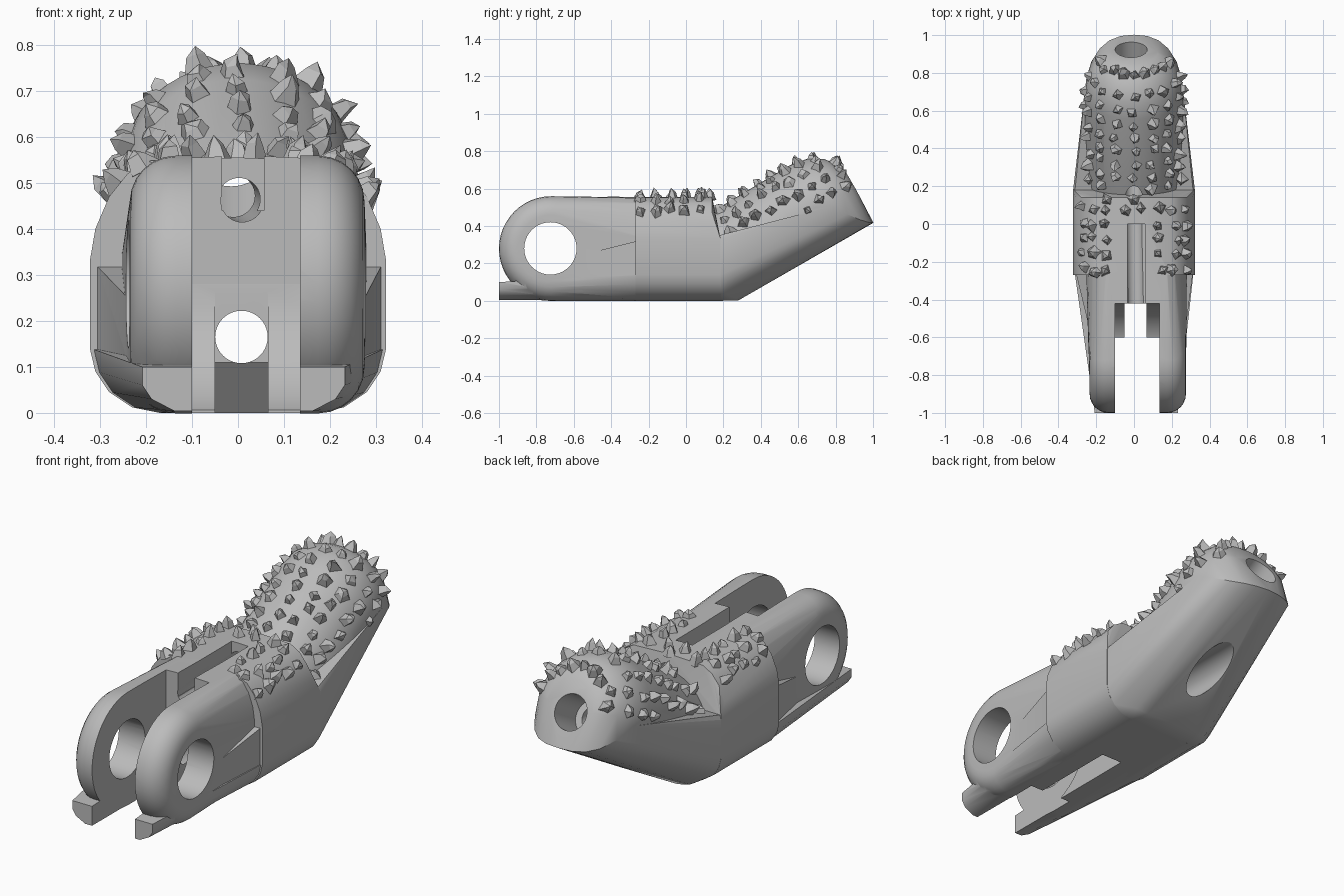
import bpy, bmesh, math, random
from mathutils import Vector
from mathutils.bvhtree import BVHTree

random.seed(4)
if "Cube" in bpy.data.objects:
    bpy.data.objects.remove(bpy.data.objects["Cube"])

grey = bpy.data.materials.new("light_grey")
grey.use_nodes = True
grey.diffuse_color = (0.5, 0.5, 0.5, 1)
grey.node_tree.nodes["Principled BSDF"].inputs["Base Color"].default_value = (0.5, 0.5, 0.5, 1)

C, S = math.cos(math.radians(30)), math.sin(math.radians(30))


def tilt(x, u, w):
    """Fingertip frame: u along the raised tip, w away from its underside."""
    return Vector((x, 0.28 + u * C - w * S, u * S + w * C))


def finish(name, bm):
    bmesh.ops.recalc_face_normals(bm, faces=bm.faces)
    mesh = bpy.data.meshes.new(name)
    bm.to_mesh(mesh)
    bm.free()
    mesh.materials.append(grey)
    ob = bpy.data.objects.new(name, mesh)
    bpy.context.collection.objects.link(ob)
    return ob


def hull(name, points):
    bm = bmesh.new()
    for p in points:
        bm.verts.new(p)
    bmesh.ops.remove_doubles(bm, verts=bm.verts, dist=0.0005)
    res = bmesh.ops.convex_hull(bm, input=bm.verts)
    junk = {v for v in res["geom_interior"] + res["geom_unused"] if isinstance(v, bmesh.types.BMVert)}
    bmesh.ops.delete(bm, geom=list(junk), context="VERTS")
    bmesh.ops.dissolve_limit(bm, angle_limit=0.005, verts=bm.verts, edges=bm.edges)
    return finish(name, bm)


def box(name, x0, x1, y0, y1, z0, z1):
    return hull(name, [(x, y, z) for x in (x0, x1) for y in (y0, y1) for z in (z0, z1)])


def rod(name, a, b, r):
    a, b = Vector(a), Vector(b)
    q = (b - a).to_track_quat("Z", "Y")
    ring = [q @ Vector((r * math.cos(t), r * math.sin(t), 0))
            for t in (math.tau * i / 40 for i in range(40))]
    return hull(name, [p + v for p in (a, b) for v in ring])


def boolean(target, tool, op):
    mod = target.modifiers.new(op, "BOOLEAN")
    mod.operation, mod.solver, mod.object = op, "EXACT", tool
    bpy.context.view_layer.objects.active = target
    bpy.ops.object.modifier_apply(modifier=mod.name)
    bpy.data.objects.remove(tool)


def mirror(points, shift=0.0):
    return [Vector((s * p[0] + shift, p[1], p[2])) for s in (-1, 1) for p in points]


# Half cross-section of the knuckle (x, z), rounded at the lower corner
SECTION = [(0, 0), (0.17, 0), (0.23, 0.012), (0.28, 0.045), (0.31, 0.09), (0.322, 0.14),
           (0.322, 0.33), (0.31, 0.4), (0.28, 0.47), (0.24, 0.52), (0.19, 0.548), (0, 0.555)]


def section(y, sx=1.0, top=1.0, shift=0.0):
    return mirror([(x * sx, y, z) for x, z in SECTION if z <= top], shift)


# Knuckle, its rear edge leaning forward towards the top
body = hull("finger_body", section(-0.27) + section(0.14) + section(0.185, 1, 0.33))

# Rounded fork end, an edge-filleted disc drawn back into the knuckle
fork_pts = []
for i in range(48):
    a = math.tau * i / 48
    for k in range(7):
        f = math.pi / 2 * k / 6
        r = 0.18 + 0.1 * math.cos(f)
        for s in (-1, 1):
            fork_pts.append((0.02 + s * (0.155 + 0.1 * math.sin(f)),
                             -0.72 + r * math.cos(a), 0.279 + r * math.sin(a)))
fork = hull("fork", fork_pts + section(-0.2, 0.83, 1, 0.013))

# Flare that widens the fork sides into the knuckle
flare = hull("flare", section(-0.22, 0.985, 0.33)
             + mirror([(0.25, -0.58, 0.08), (0.25, -0.58, 0.24), (0.15, -0.58, 0.01)], 0.02))

# Low skirt with the front lip
lip = mirror([(0.15, -1, 0.004), (0.2, -1, 0.03), (0.22, -1, 0.06), (0.22, -1, 0.1)], 0.012)
skirt = hull("skirt", lip + section(-0.225, 0.99, 0.15))

# Tapered shell under the raised tip
nose = mirror([tilt(*p) for p in [(0, 0.834, 0), (0.07, 0.828, 0.003), (0.13, 0.81, 0.018),
                                  (0.18, 0.78, 0.05), (0.225, 0.735, 0.11), (0.252, 0.68, 0.19)]])
shell = hull("shell", section(0.1, 0.995, 0.33) + section(0.19, 0.998, 0.33)
             + mirror([(0.15, 0.28, 0.002), (0.21, 0.27, 0.012), (0.12, 0.33, 0.032)]) + nose)

# Domed pad on the raised tip, its root buried in the knuckle
pad_pts = list(nose)
for u, r, w in [(-0.04, 0.255, 0.225), (0.45, 0.262, 0.226), (0.6, 0.262, 0.228), (0.7, 0.248, 0.225),
                (0.775, 0.213, 0.215), (0.82, 0.172, 0.2), (0.842, 0.125, 0.195)]:
    for i in range(25):
        a = math.pi * i / 24
        pad_pts.append(tilt(r * math.cos(a), u, w + r * math.sin(a)))
pad = hull("pad", pad_pts)

for part in (fork, flare, skirt, shell, pad):
    boolean(body, part, "UNION")

# Fork slot with a round clearance, hinge hole, tendon groove and bores
cutters = [
    box("slot", -0.1, 0.135, -1.2, -0.6, -0.2, 1),
    rod("slot_clearance", (-0.1, -0.72, 0.28), (0.135, -0.72, 0.28), 0.3),
    box("slot_top", -0.1, 0.135, -0.7, -0.42, 0.28, 1),
    box("slot_back", -0.05, 0.065, -0.7, -0.421, -0.2, 0.4),
    hull("slot_ramp", [(x, y, z) for x in (-0.05, 0.065) for y, z in
                       ((-0.7, -0.1), (-0.07, -0.1), (-0.25, 0.11), (-0.7, 0.11))]),
    rod("hinge_hole", (-1, -0.725, 0.28), (1, -0.725, 0.28), 0.14),
    box("groove", -0.035, 0.057, -0.5, 0, 0.44, 0.9),
    rod("lower_bore", (0.0075, -0.7, 0.165), (0.0075, 0.95, 0.165), 0.057),
    rod("lower_bore_mouth", (0.0075, 0.28, 0.17), (0.0075, 0.95, 0.17), 0.083),
    rod("upper_bore", (0.01, -0.5, 0.46), (-0.01, 0.8, 0.472), 0.046),
    rod("tip_bore", tilt(-0.015, 0.65, 0.17), tilt(-0.015, 1.1, 0.17), 0.085),
]
for cutter in cutters:
    boolean(body, cutter, "DIFFERENCE")

bpy.ops.object.select_all(action="DESELECT")
body.select_set(True)
bpy.context.view_layer.objects.active = body
bpy.ops.object.shade_smooth_by_angle(angle=math.radians(28))

# Rough grip spikes scattered in rows over the pad and knuckle
surface = BVHTree.FromPolygons([v.co.copy() for v in body.data.vertices],
                               [tuple(p.vertices) for p in body.data.polygons])
spikes = bmesh.new()


def spike(centre, out, max_x):
    hit, normal, _, _ = surface.ray_cast(centre + out * 0.9, -out)
    if hit is None or normal.dot(out) < 0.25 or (hit - centre).length < 0.12 or abs(hit.x) > max_x:
        return
    q = normal.to_track_quat("Z", "Y")
    rnd = random.uniform
    n = random.choice((4, 5))
    spin, r, h = rnd(0, 2), rnd(0.031, 0.042), rnd(0.03, 0.058)

    def ring(radius, z):
        return [spikes.verts.new(hit + q @ Vector((
            radius * rnd(0.75, 1.2) * math.cos(spin + math.tau * i / n),
            radius * rnd(0.75, 1.2) * math.sin(spin + math.tau * i / n),
            z + rnd(-0.004, 0.004)))) for i in range(n)]

    base, mid = ring(r, -0.012), ring(r * 0.55, h * 0.6)
    tip = spikes.verts.new(hit + q @ Vector((rnd(-0.012, 0.012), rnd(-0.012, 0.012), h)))
    spikes.faces.new(base)
    for i in range(n):
        j = (i + 1) % n
        spikes.faces.new((base[i], base[j], mid[j], mid[i]))
        spikes.faces.new((mid[i], mid[j], tip))


def jitter(a, amount):
    return a + random.uniform(-amount, amount)


for row in range(9):
    for col in range(-4, 5):
        a = math.radians(jitter(col * 21, 3))
        u = jitter(0.15 + row * 0.082, 0.01)
        spike(tilt(0, u, 0.22), tilt(math.sin(a), 0, math.cos(a)) - tilt(0, 0, 0), 0.268)

for row in range(5):
    for col in (-55, -43, -30, 30, 43, 55) + ((-10, 10) if row > 3 else ()):
        a = math.radians(jitter(col, 4))
        y = jitter(-0.24 + row * 0.08, 0.015)
        spike(Vector((0, y, 0.3)), Vector((math.sin(a), 0, math.cos(a))), 0.3)

finish("grip_spikes", spikes)
